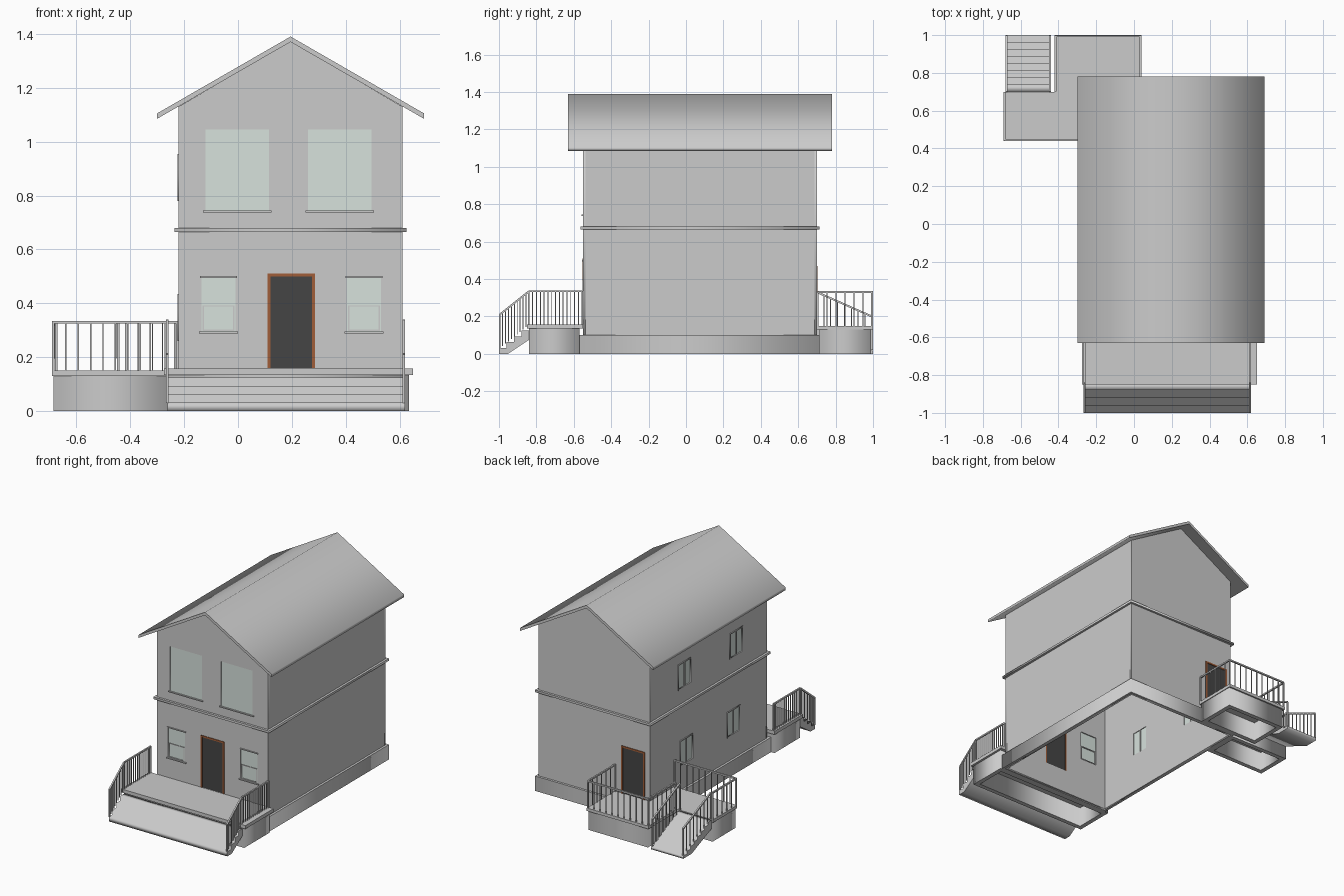
import bpy, bmesh
from mathutils import Matrix, Vector

if "Cube" in bpy.data.objects:
    bpy.data.objects.remove(bpy.data.objects["Cube"])

XZ = Matrix(((1, 0, 0, 0), (0, 0, -1, 0), (0, 1, 0, 0), (0, 0, 0, 1)))
YZ = Matrix(((0, 0, 1, 0), (1, 0, 0, 0), (0, 1, 0, 0), (0, 0, 0, 1)))


def material(name, color):
    m = bpy.data.materials.new(name)
    m.diffuse_color = (*color, 1)
    m.use_nodes = True
    m.node_tree.nodes["Principled BSDF"].inputs["Base Color"].default_value = m.diffuse_color
    return m


orange = material("door_trim_orange", (0.35, 0.11, 0.04))
dark = material("door_dark", (0.06, 0.06, 0.06))
glass = material("window_glass", (0.68, 0.76, 0.72))


def link(name, mesh, mat=None):
    ob = bpy.data.objects.new(name, mesh)
    bpy.context.collection.objects.link(ob)
    if mat:
        mesh.materials.append(mat)
    return ob


def finish(name, bm, mat=None):
    bmesh.ops.recalc_face_normals(bm, faces=bm.faces)
    me = bpy.data.meshes.new(name)
    bm.to_mesh(me)
    bm.free()
    return link(name, me, mat)


def add_box(bm, lo, hi):
    lo, hi = Vector(lo), Vector(hi)
    m = Matrix.Translation((lo + hi) / 2) @ Matrix.Diagonal((*(hi - lo), 1))
    return bmesh.ops.create_cube(bm, size=1, matrix=m)["verts"]


def box(name, lo, hi, mat=None):
    bm = bmesh.new()
    add_box(bm, lo, hi)
    return finish(name, bm, mat)


def rect(a0, a1, z0, z1):
    return [(a0, z0), (a1, z0), (a1, z1), (a0, z1)]


def prism(name, loops, plane, lo, hi, mat=None):
    """Extrude an outline (further loops are holes) from lo to hi across its plane."""
    cu = bpy.data.curves.new(name, 'CURVE')
    cu.dimensions, cu.fill_mode, cu.extrude = '2D', 'BOTH', (hi - lo) / 2
    for loop in loops:
        s = cu.splines.new('POLY')
        s.points.add(len(loop) - 1)
        for p, c in zip(s.points, loop):
            p.co = (*c, 0, 1)
        s.use_cyclic_u = True
    tmp = bpy.data.objects.new("tmp", cu)
    bpy.context.collection.objects.link(tmp)
    dg = bpy.context.evaluated_depsgraph_get()
    me = bpy.data.meshes.new_from_object(tmp.evaluated_get(dg))
    bpy.data.objects.remove(tmp)
    me.materials.clear()
    mid = (lo + hi) / 2
    me.transform(Matrix.Translation((0, mid, 0) if plane is XZ else (mid, 0, 0)) @ plane)
    bm = bmesh.new()
    bm.from_mesh(me)
    bmesh.ops.remove_doubles(bm, verts=bm.verts, dist=1e-5)
    return finish(name, bm, mat)


def hollow(name, lo, hi, t):
    """Box walls, open above and below."""
    hole = rect(lo[0] + t, hi[0] - t, lo[1] + t, hi[1] - t)
    ob = prism(name, [rect(lo[0], hi[0], lo[1], hi[1]), hole], XZ, -hi[2], -lo[2])
    ob.data.transform(Matrix.Rotation(-1.5707963, 4, 'X'))
    zs = [v.co.z for v in ob.data.vertices]
    ys = [v.co.y for v in ob.data.vertices]
    ob.data.transform(Matrix.Translation((0, lo[1] - min(ys), lo[2] - min(zs))))
    return ob


def bar(bm, a, b, w):
    a, b = Vector(a), Vector(b)
    d = b - a
    x = d.normalized()
    side = Vector((0, 1, 0)) if abs(x.z) > .99 else Vector((0, 0, 1)).cross(x).normalized()
    up = x.cross(side)
    m = Matrix((x * d.length, side * w, up * w)).transposed().to_4x4()
    bmesh.ops.create_cube(bm, size=1, matrix=Matrix.Translation((a + b) / 2) @ m)


def railing(name, pts, gap, h=0.18):
    bm = bmesh.new()
    for a, b in zip(pts, pts[1:]):
        a, b = Vector(a), Vector(b)
        up = Vector((0, 0, h))
        bar(bm, a + up, b + up, 0.010)
        n = max(1, round((b - a).length / gap))
        for i in range(n + 1):
            p = a.lerp(b, i / n)
            bar(bm, p, p + up, 0.009 if i in (0, n) else 0.005)
    return finish(name, bm)


def stairs(name, x0, x1, y_low, y_high, top, n):
    dy, dz = (y_high - y_low) / n, top / n
    prof = [(y_low, 0)]
    for i in range(n):
        prof += [(y_low + i * dy, (i + 1) * dz), (y_low + (i + 1) * dy, (i + 1) * dz)]
    prof += [(y_high, top * 0.6), (y_low + 0.3 * (y_high - y_low), 0)]
    return prism(name, [prof], YZ, x0, x1)


# walls with real openings
X0, X1, Y0, Y1, T = -0.22, 0.61, -0.55, 0.70, 0.012
gable = [(X0, 0), (X1, 0), (X1, 1.13), (0.195, 1.372), (X0, 1.13)]
upper = [(-0.12, 0.115, 0.745, 1.045), (0.26, 0.495, 0.745, 1.045)]
lower = [(-0.135, -0.01, 0.295, 0.495), (0.405, 0.53, 0.295, 0.495)]
side = [(0.26, 0.40, 0.78, 0.955), (-0.29, -0.15, 0.78, 0.955),
        (0.24, 0.38, 0.26, 0.435), (-0.26, -0.12, 0.26, 0.435)]
front_door, back_door = (0.11, 0.285, 0.16, 0.51), (-0.185, -0.01, 0.15, 0.47)
prism("front_wall", [gable] + [rect(*r) for r in upper + lower + [front_door]], XZ, Y0, Y0 + T)
prism("back_wall", [gable, rect(*back_door)], XZ, Y1 - T, Y1)
prism("left_wall", [rect(Y0 + T, Y1 - T, 0, 1.13)] + [rect(*r) for r in side], YZ, X0, X0 + T)
prism("right_wall", [rect(Y0 + T, Y1 - T, 0, 1.13)], YZ, X1 - T, X1)

# plinth, storey band and roof
hollow("plinth", (-0.235, -0.57, 0), (0.625, 0.715, 0.10), 0.016)
hollow("storey_band", (-0.235, -0.565, 0.665), (0.625, 0.715, 0.68), 0.016)
prism("roof", [[(-0.30, 1.085), (0.195, 1.37), (0.69, 1.085),
                (0.69, 1.105), (0.195, 1.39), (-0.30, 1.105)]], XZ, -0.63, 0.78)


def frame(name, r, plane, lo, hi, w, mat=None):
    a, b, c, d = r
    return prism(name, [rect(a, b, c, d), rect(a + w, b - w, c + w, d - w)], plane, lo, hi, mat)


# front windows: pane, thin frame, sill; lower ones have a sash
for i, (a, b, c, d) in enumerate(upper + lower):
    box(f"front_pane_{i}", (a, Y0 + 0.001, c), (b, Y0 + 0.005, d), glass)
    box(f"front_sill_{i}", (a - 0.01, Y0 - 0.008, c - 0.007), (b + 0.01, Y0 + T, c))
    if i > 1:
        frame(f"sash_{i}", (a + 0.003, b - 0.003, c + 0.003, c + 0.098), XZ, Y0 - 0.003, Y0 + T, 0.005)
        box(f"front_hood_{i}", (a - 0.006, Y0 - 0.006, d), (b + 0.006, Y0 + T, d + 0.006))

# left side windows with a centre mullion
for i, (a, b, c, d) in enumerate(side):
    box(f"side_pane_{i}", (X0 + 0.003, a, c), (X0 + 0.007, b, d), glass)
    frame(f"side_frame_{i}", (a, b, c, d), YZ, X0 - 0.004, X0 + T, 0.008)
    m = (a + b) / 2
    box(f"side_mullion_{i}", (X0 - 0.003, m - 0.004, c), (X0 + T, m + 0.004, d))

# doors with orange trim
for name, r, lo, hi in (("front_door", front_door, Y0 - 0.004, Y0 + T),
                        ("back_door", back_door, Y1 - T, Y1 + 0.004)):
    a, b, c, d = r
    w = 0.011
    trim = [(a, c), (a + w, c), (a + w, d - w), (b - w, d - w), (b - w, c), (b, c), (b, d), (a, d)]
    prism(name + "_trim", [trim], XZ, lo, hi, orange)
    box(name, (a + w, lo + 0.005, c), (b - w, hi - 0.005, d - w), dark)

# front porch
hollow("porch_base", (-0.26, -0.84, 0), (0.635, -0.57, 0.135), 0.03)
box("porch_slab", (-0.275, -0.85, 0.135), (0.65, -0.55, 0.158))
stairs("porch_steps", -0.262, 0.62, -1.0, -0.84, 0.125, 4)
for name, x in (("left", -0.262), ("right", 0.615)):
    railing(f"porch_railing_{name}", [(x, -0.555, 0.155), (x, -0.84, 0.155), (x, -0.996, 0.03)], 0.021)

# back landing and side deck
hollow("landing_base", (-0.41, 0.715, 0), (0.035, 0.99, 0.13), 0.03)
box("landing_slab", (-0.42, 0.70, 0.13), (0.04, 1.0, 0.15))
hollow("deck_base", (-0.685, 0.45, 0), (-0.235, 0.695, 0.13), 0.03)
box("deck_slab", (-0.69, 0.44, 0.13), (-0.22, 0.70, 0.15))
stairs("deck_steps", -0.68, -0.44, 1.0, 0.70, 0.145, 8)
railing("landing_railing", [(-0.415, 0.705, 0.15), (-0.415, 0.994, 0.15),
                            (0.035, 0.994, 0.15), (0.035, 0.705, 0.15)], 0.045)
railing("deck_railing", [(-0.685, 0.695, 0.15), (-0.685, 0.445, 0.15), (-0.225, 0.445, 0.15)], 0.048)
for name, x in (("outer", -0.675), ("inner", -0.445)):
    railing(f"deck_stair_railing_{name}", [(x, 0.70, 0.15), (x, 0.994, 0.02)], 0.04)
